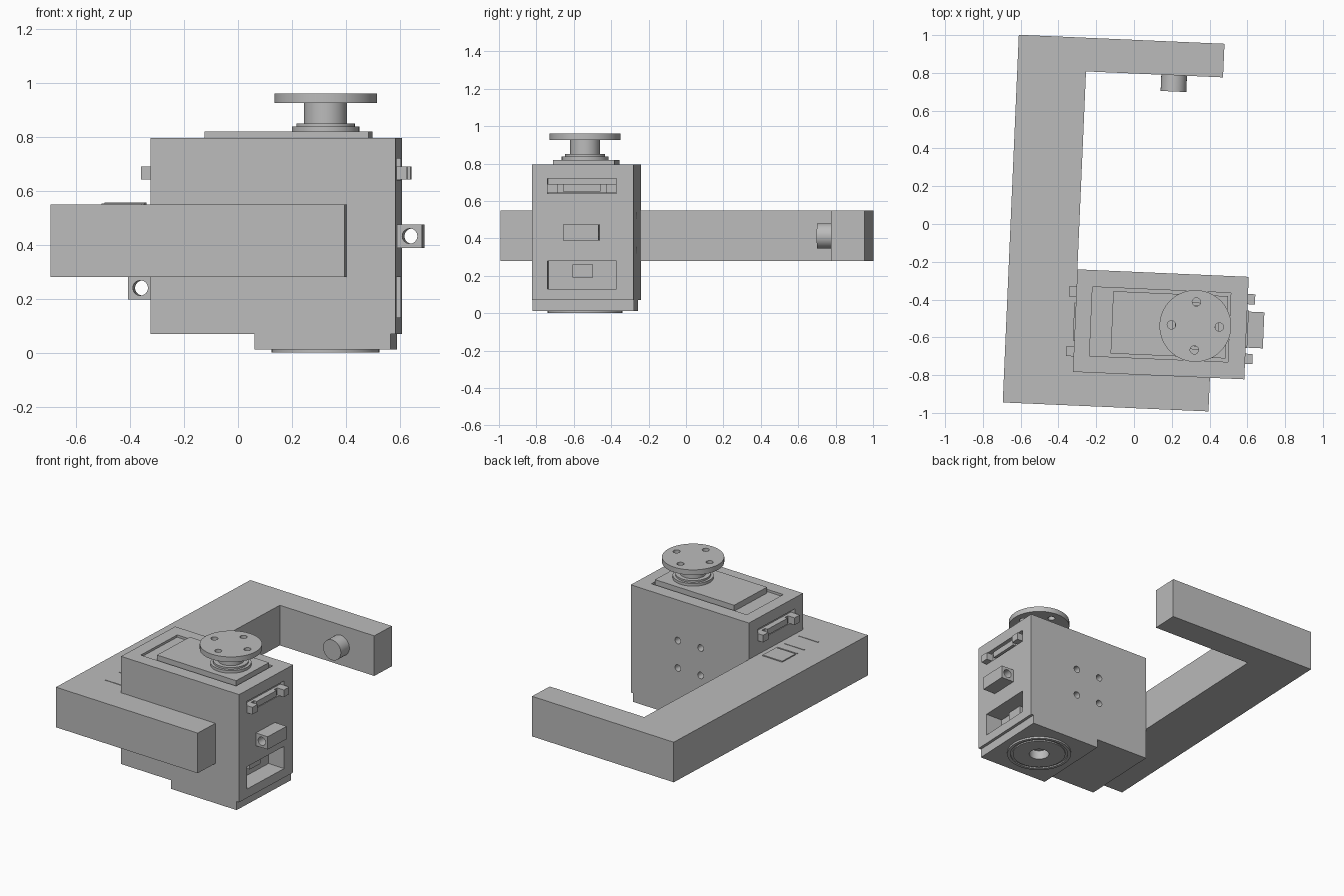
import bpy, bmesh, math
from mathutils import Matrix, Vector

if "Cube" in bpy.data.objects:
    bpy.data.objects.remove(bpy.data.objects["Cube"], do_unlink=True)

grey = bpy.data.materials.new("mid_grey")
grey.use_nodes = True
grey.diffuse_color = (0.5, 0.5, 0.5, 1)
grey.node_tree.nodes["Principled BSDF"].inputs["Base Color"].default_value = (0.5, 0.5, 0.5, 1)

parts = []


def finish(name, bm):
    bmesh.ops.recalc_face_normals(bm, faces=bm.faces)
    mesh = bpy.data.meshes.new(name)
    bm.to_mesh(mesh)
    bm.free()
    mesh.materials.append(grey)
    ob = bpy.data.objects.new(name, mesh)
    bpy.context.collection.objects.link(ob)
    parts.append(ob)
    return ob


def box(name, x, y, z):
    """Box from (min, max) pairs."""
    bm = bmesh.new()
    bmesh.ops.create_cube(bm, size=1)
    for v in bm.verts:
        v.co = Vector([r[0] if c < 0 else r[1] for c, r in zip(v.co, (x, y, z))])
    return finish(name, bm)


def rod(name, center, radius, length, axis="Z", sides=48):
    """Cylinder centred on a point, along an axis."""
    bm = bmesh.new()
    bmesh.ops.create_cone(bm, cap_ends=True, segments=sides, radius1=radius,
                          radius2=radius, depth=length)
    turn = Matrix.Rotation(math.pi / 2, 4, "X") if axis == "Y" else Matrix()
    bm.transform(Matrix.Translation(center) @ turn)
    return finish(name, bm)


def disc(name, radius, low, high):
    return rod(name, (SX, SY, (low + high) / 2), radius, high - low)


def cut(target, cutters):
    """Subtract the cutters, bake the result, and drop the cutters."""
    for c in cutters:
        c.hide_render = True
        m = target.modifiers.new("cut", "BOOLEAN")
        m.operation, m.solver, m.object = "DIFFERENCE", "EXACT", c
    bpy.context.view_layer.update()
    baked = bpy.data.meshes.new_from_object(
        target.evaluated_get(bpy.context.evaluated_depsgraph_get()))
    target.modifiers.clear()
    target.data = baked
    for c in cutters:
        parts.remove(c)
        bpy.data.objects.remove(c, do_unlink=True)


# Key dimensions, before the slight turn about z
L, R = -0.289, 0.619          # housing sides
F, B = -0.796, -0.253         # housing front and back
SX, SY = 0.348, -0.525        # spindle axis
TOP = 0.795
PORT = (-0.714, -0.344)       # width of the side ports

# C-shaped frame
bm = bmesh.new()
outline = [(-0.653, 0.974), (0.437, 0.974), (0.437, 0.796), (L, 0.796),
           (L, F), (0.437, F), (0.437, -0.974), (-0.653, -0.974)]
face = bm.faces.new([bm.verts.new((x, y, 0.28)) for x, y in outline])
side = bmesh.ops.extrude_face_region(bm, geom=[face])["geom"]
bmesh.ops.translate(bm, vec=(0, 0, 0.27),
                    verts=[v for v in side if isinstance(v, bmesh.types.BMVert)])
finish("frame", bm)
rod("frame_pin", (0.178, 0.76, 0.413), 0.068, 0.1, "Y")

# Housing with pocket, ports and mounting holes
housing = box("housing", (L, R), (F, B), (0.07, TOP))
cutters = [box("pocket", (-0.205, 0.528), (-0.708, -0.342), (TOP - 0.015, 1)),
           box("slot", (R - 0.12, 1), PORT, (0.13, 0.28)),
           box("right_recess", (R - 0.03, 1), PORT, (0.64, 0.72)),
           box("left_recess", (-1, L + 0.03), PORT, (0.64, 0.72))]
for x in (0.082, 0.257):
    for z in (0.337, 0.522):
        cutters.append(rod("hole", (x, B, z), 0.022, 0.1, "Y", 24))
cut(housing, cutters)
box("slot_plug", (R - 0.13, R - 0.08), (-0.585, -0.475), (0.19, 0.26))

# Stepped base with ringed bearing seat
base = box("housing_base", (0.096, 0.6), (F, B), (0.012, 0.07))
seat = disc("bearing_seat", 0.2, 0, 0.03)
groove = disc("groove", 0.18, -0.1, 0.008)
core = disc("core", 0.165, -0.2, 0.1)
cut(groove, [core])
cut(seat, [groove, disc("bore", 0.062, -0.1, 0.1)])
cut(base, [disc("bore", 0.062, -0.1, 0.06)])

# Top plate, spindle and drilled drive flange
box("top_plate", (-0.094, 0.515), (-0.69, -0.36), (TOP - 0.03, 0.82))
disc("collar_lower", 0.125, 0.81, 0.838)
disc("collar_upper", 0.108, 0.83, 0.85)
disc("spindle", 0.08, 0.84, 0.935)
flange = disc("drive_flange", 0.19, 0.925, 0.96)
cut(flange, [rod("hole", (SX + 0.127 * math.cos(a), SY + 0.127 * math.sin(a), 0.94),
                 0.022, 0.2, "Z", 24) for a in (i * math.pi / 2 for i in range(4))])


# Side connectors, the same on both sides of the housing
def outward(sx, near, far):
    edge = R if sx > 0 else L
    return tuple(sorted((edge + sx * near, edge + sx * far)))


for label, sx, z in (("right", 1, 0.432), ("left", -1, 0.24)):
    box(label + "_plug_body", outward(sx, -0.035, 0.008), (-0.63, -0.43), (0.65, 0.69))
    box(label + "_plug_shell", outward(sx, -0.035, -0.012), (-0.7, -0.36), (0.642, 0.69))
    for y in (-0.687, -0.371):
        box(label + "_plug_post", outward(sx, -0.035, 0.039),
            (y - 0.027, y + 0.027), (0.642, 0.69))
    socket = box(label + "_socket", outward(sx, -0.01, 0.091),
                 (-0.628, -0.437), (z - 0.043, z + 0.043))
    mid = sum(outward(sx, 0, 0.091)) / 2
    cut(socket, [rod("bore", (mid, -0.53, z), 0.028, 1, "Y", 32)])

# Thin plates showing through the top of the frame
box("frame_insert", (-0.475, -0.325), (-0.48, -0.345), (0.54, 0.557))
for y in (-0.5, -0.568, -0.708):
    box("frame_rib", (-0.475, -0.325), (y - 0.004, y + 0.004), (0.54, 0.553))

# Turn everything slightly about z and shade
turn = Matrix.Rotation(math.radians(-2.5), 4, "Z")
bpy.ops.object.select_all(action="DESELECT")
for ob in parts:
    ob.data.transform(turn)
    ob.select_set(True)
bpy.context.view_layer.objects.active = parts[0]
bpy.ops.object.shade_smooth_by_angle(angle=math.radians(30))
